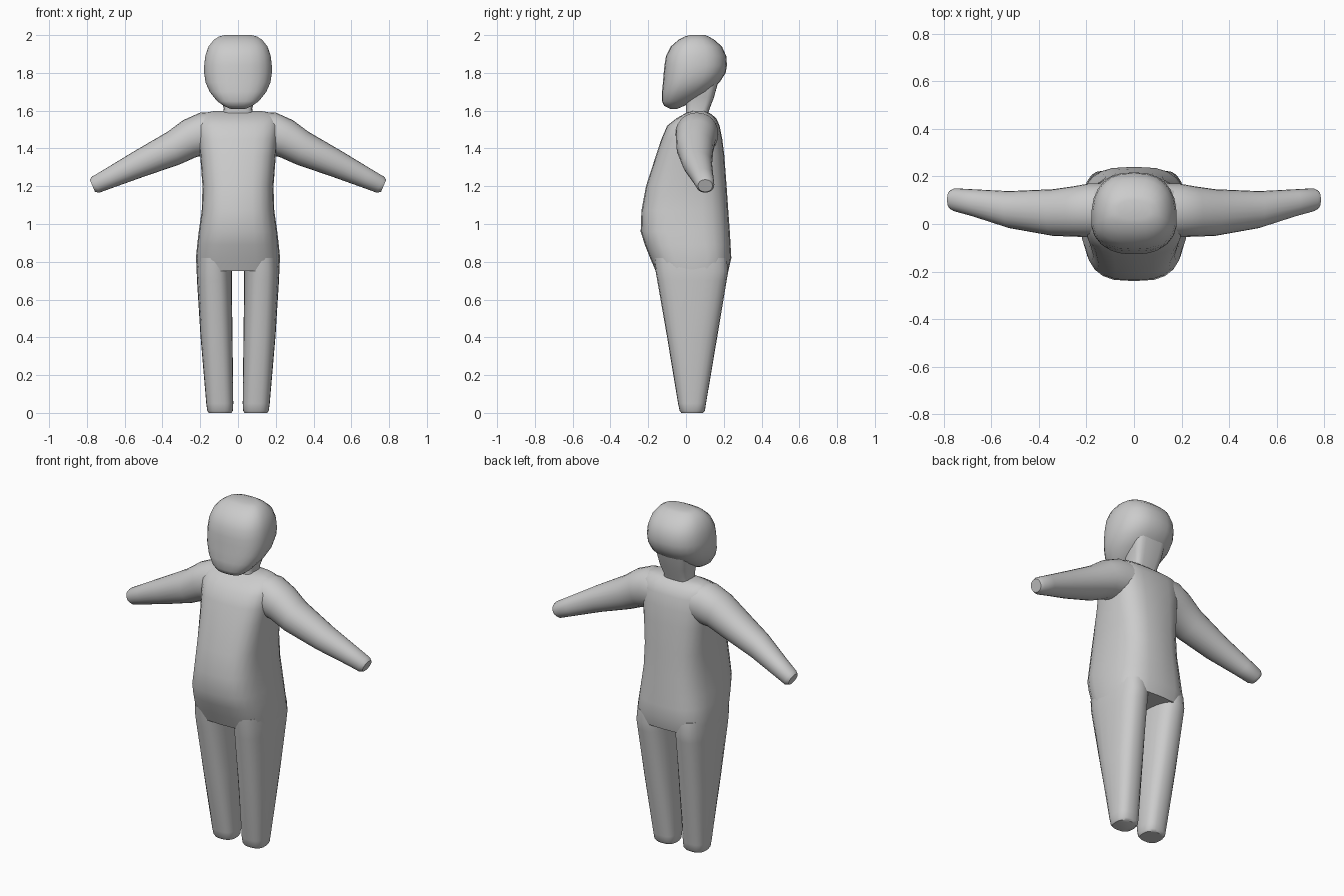
import bpy, bmesh, math
from mathutils import Vector

if "Cube" in bpy.data.objects:
    bpy.data.objects.remove(bpy.data.objects["Cube"])

grey = bpy.data.materials.new("plain grey")
grey.diffuse_color = (0.6, 0.6, 0.6, 1)
grey.use_nodes = True
grey.node_tree.nodes["Principled BSDF"].inputs["Base Color"].default_value = grey.diffuse_color


def loft(name, rings, n=24, mirror=False, angle=50):
    """Skin a list of rings, each a list of n points, and cap both ends."""
    bm = bmesh.new()
    loops = [[bm.verts.new(p) for p in ring] for ring in rings]
    for a, b in zip(loops, loops[1:]):
        for i in range(n):
            j = (i + 1) % n
            bm.faces.new((a[i], a[j], b[j], b[i]))
    bm.faces.new(loops[0][::-1])
    bm.faces.new(loops[-1])
    bmesh.ops.recalc_face_normals(bm, faces=bm.faces)
    me = bpy.data.meshes.new(name)
    bm.to_mesh(me)
    bm.free()
    me.materials.append(grey)
    ob = bpy.data.objects.new(name, me)
    bpy.context.collection.objects.link(ob)
    if mirror:
        ob.modifiers.new("Mirror", 'MIRROR').use_mirror_merge = False
    bpy.context.view_layer.objects.active = ob
    ob.select_set(True)
    bpy.ops.object.shade_smooth_by_angle(angle=math.radians(angle))
    ob.select_set(False)
    return ob


def unit(i, n, e):
    """Point on a unit superellipse; a larger e is boxier."""
    t = 2 * math.pi * i / n
    f = lambda v: math.copysign(abs(v) ** (2 / e), v)
    return f(math.cos(t)), f(math.sin(t))


def level(z, x0, x1, y0, y1, e=2.6, taper=0, n=24):
    """Horizontal ring; taper narrows it towards the back."""
    pts = []
    for i in range(n):
        u, v = unit(i, n, e)
        pts.append(((x0 + x1) / 2 + u * (x1 - x0) / 2 * (1 - taper * v),
                    (y0 + y1) / 2 + v * (y1 - y0) / 2, z))
    return pts


def tilted(top, bottom, y0, y1, n=24):
    """Arm ring spanned by its top and bottom point in the xz plane."""
    t, b = Vector((top[0], 0, top[1])), Vector((bottom[0], 0, bottom[1]))
    pts = []
    for i in range(n):
        u, v = unit(i, n, 2.1)
        pts.append((t + b) / 2 + (t - b) / 2 * v
                   + Vector((0, (y0 + y1) / 2 + u * (y1 - y0) / 2, 0)))
    return pts


# torso: height, half width, front, back
torso = [(0.75, .218, -.16, .224), (0.82, .223, -.19, .24), (0.89, .216, -.218, .236),
         (0.96, .208, -.24, .232), (1.07, .192, -.236, .224), (1.2, .188, -.212, .215),
         (1.36, .2, -.16, .203), (1.45, .21, -.13, .192), (1.52, .215, -.1, .178),
         (1.56, .21, -.05, .16), (1.588, .18, 0, .125), (1.597, .13, .03, .1)]
loft("torso", [level(z, -w, w, a, b, 3) for z, w, a, b in torso])

# legs: height, inner side, outer side, front, back
legs = [(0, .035, .155, -.025, .09), (.012, .027, .163, -.034, .1),
        (.05, .025, .168, -.042, .106), (.4, .029, .198, -.1, .165),
        (.7, .033, .217, -.152, .215), (.75, .033, .219, -.161, .224),
        (.82, .033, .215, -.17, .22)]
loft("leg", [level(*r, e=2.6) for r in legs], mirror=True)

# arms: top point, bottom point, front, back
arms = [((.1, 1.59), (.1, 1.38), -.05, .17), ((.2, 1.59), (.18, 1.362), -.055, .17),
        ((.29, 1.55), (.22, 1.355), -.053, .158), ((.37, 1.49), (.31, 1.315), -.05, .146),
        ((.55, 1.385), (.5, 1.25), -.017, .138), ((.7, 1.294), (.66, 1.193), .033, .146),
        ((.772, 1.251), (.734, 1.166), .053, .15), ((.785, 1.235), (.757, 1.17), .064, .14)]
loft("arm", [tilted(*r) for r in arms], mirror=True)

# neck
neck = [(1.56, .085, .0, .11), (1.61, .075, .0, .125), (1.67, .09, .0, .148),
        (1.75, .1, .0, .17)]
loft("neck", [level(z, -w, w, a, b, 4) for z, w, a, b in neck])

# head: height, half width, front, back
head = [(1.61, .04, -.085, -.045), (1.625, .075, -.115, -.01), (1.65, .11, -.127, .04),
        (1.7, .15, -.127, .12), (1.75, .172, -.122, .178), (1.8, .179, -.118, .21),
        (1.84, .179, -.114, .217), (1.89, .173, -.106, .213), (1.94, .156, -.08, .19),
        (1.975, .128, -.04, .15), (1.993, .1, -.005, .12), (2.0, .07, .02, .1)]
loft("head", [level(z, -w, w, a, b, 2.5, .08) for z, w, a, b in head])
